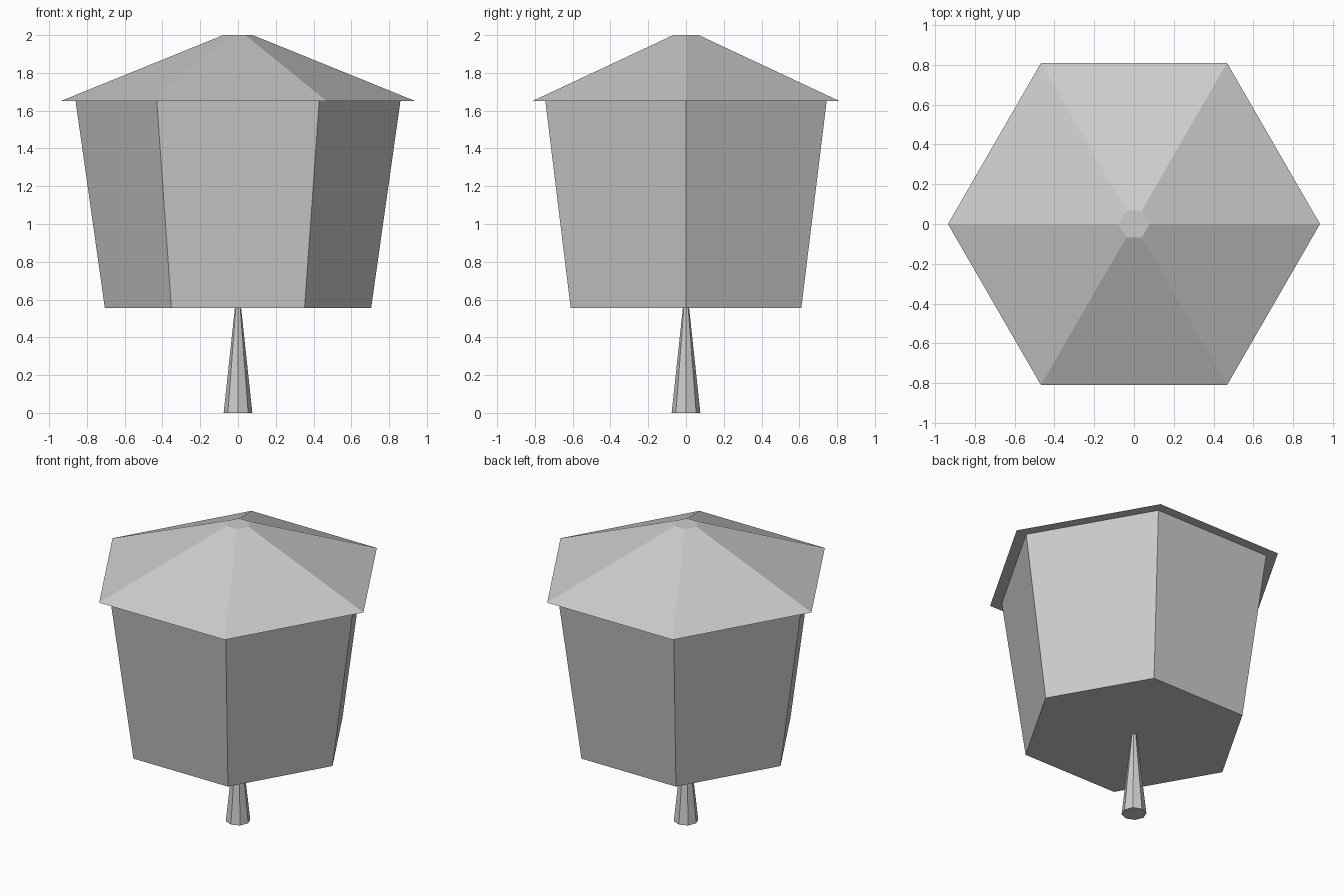
import bpy
import bmesh
from math import cos, sin, tau

cube = bpy.data.objects.get("Cube")
if cube:
    bpy.data.objects.remove(cube, do_unlink=True)

# Single pale grey material
grey = bpy.data.materials.new("pale_grey")
grey.use_nodes = True
colour = (0.6, 0.6, 0.6, 1.0)
grey.diffuse_color = colour
for node in grey.node_tree.nodes:
    if node.type == "BSDF_PRINCIPLED":
        node.inputs["Base Color"].default_value = colour


def frustum(name, sides, bottom, top):
    """Closed tapered prism; bottom and top are (radius, height), corners on the x axis."""
    bm = bmesh.new()
    rings = []
    for radius, z in (bottom, top):
        rings.append([bm.verts.new((radius * cos(tau * i / sides),
                                    radius * sin(tau * i / sides), z))
                      for i in range(sides)])
    low, high = rings
    bm.faces.new(low[::-1])
    bm.faces.new(high)
    for i in range(sides):
        j = (i + 1) % sides
        bm.faces.new((low[i], low[j], high[j], high[i]))
    mesh = bpy.data.meshes.new(name)
    bm.to_mesh(mesh)
    bm.free()
    mesh.materials.append(grey)
    obj = bpy.data.objects.new(name, mesh)
    bpy.context.collection.objects.link(obj)
    return obj


# Tapered post, flared hexagonal body, overhanging hexagonal roof
frustum("post", 8, (0.076, 0.0), (0.016, 0.56))
frustum("body", 6, (0.705, 0.555), (0.86, 1.652))
frustum("roof", 6, (0.936, 1.652), (0.078, 2.0))
